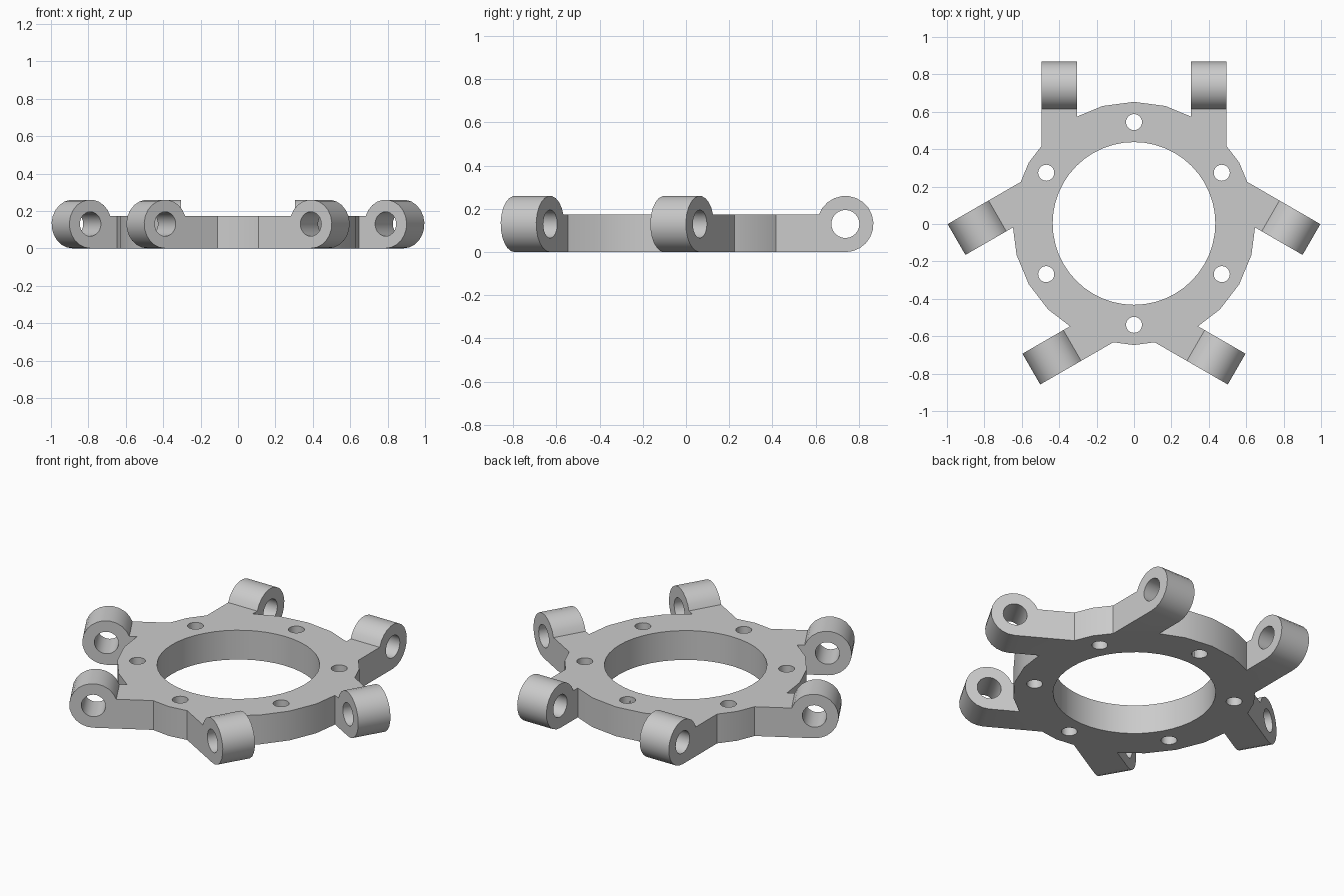
import bpy
import bmesh
from math import sin, cos, asin, pi, radians
from mathutils import Matrix, Vector

if "Cube" in bpy.data.objects:
    bpy.data.objects.remove(bpy.data.objects["Cube"])

PLATE_H = 0.173      # plate thickness
BOSS_R = 0.13        # rounded arm end
BOSS_Y = 0.735       # pivot distance along the arm
ARM_X, ARM_W = 0.4, 0.19
CENTRE = Vector((0, 0.003, 0))

grey = bpy.data.materials.new("plain grey")
grey.use_nodes = True
colour = (0.6, 0.6, 0.6, 1)
grey.diffuse_color = colour
grey.node_tree.nodes["Principled BSDF"].inputs["Base Color"].default_value = colour


def prism(name, outline, vector):
    """Extrude a closed 3D outline into a solid object."""
    bm = bmesh.new()
    face = bm.faces.new([bm.verts.new(p) for p in outline])
    made = bmesh.ops.extrude_face_region(bm, geom=[face])
    moved = [v for v in made["geom"] if isinstance(v, bmesh.types.BMVert)]
    bmesh.ops.translate(bm, vec=vector, verts=moved)
    bmesh.ops.recalc_face_normals(bm, faces=bm.faces)
    mesh = bpy.data.meshes.new(name)
    bm.to_mesh(mesh)
    bm.free()
    mesh.materials.append(grey)
    obj = bpy.data.objects.new(name, mesh)
    bpy.context.collection.objects.link(obj)
    return obj


def circle(radius, count, x=0, y=0, z=0):
    return [(x + radius * cos(2 * pi * i / count),
             y + radius * sin(2 * pi * i / count), z) for i in range(count)]


def combine(target, tools, operation):
    """Apply exact booleans to the target and remove the tool objects."""
    for tool in tools:
        tool.hide_render = True
        mod = target.modifiers.new("combine", 'BOOLEAN')
        mod.operation, mod.solver, mod.object = operation, 'EXACT', tool
    graph = bpy.context.evaluated_depsgraph_get()
    mesh = bpy.data.meshes.new_from_object(target.evaluated_get(graph))
    target.modifiers.clear()
    target.data = mesh
    for tool in tools:
        bpy.data.objects.remove(tool)


# Ring plate with its 24-sided rim
plate = prism("mounting_ring", circle(0.65, 24), (0, 0, PLATE_H))

# Arm side profile: flat bar running into a round end
end_angle = pi - asin((PLATE_H - BOSS_R) / BOSS_R)
profile = [(0.33, 0)]
for i in range(17):
    a = -pi / 2 + (end_angle + pi / 2) * i / 16
    profile.append((BOSS_Y + BOSS_R * cos(a), BOSS_R + BOSS_R * sin(a)))
profile.append((0.33, PLATE_H))

# Six arms in three parallel pairs, each with a pivot hole
arms, cutters = [], []
for turn in range(3):
    spin = Matrix.Rotation(radians(120) * turn, 4, 'Z')
    for side in (-1, 1):
        x0 = side * ARM_X - ARM_W / 2
        arm = prism("arm", [(x0, y, z) for y, z in profile], (ARM_W, 0, 0))
        pivot = prism("pivot_cutter", [(x0 - 0.03, BOSS_Y + y, BOSS_R + z)
                      for y, z, _ in circle(0.065, 24)], (ARM_W + 0.06, 0, 0))
        for part in (arm, pivot):
            part.data.transform(spin)
        arms.append(arm)
        cutters.append(pivot)

# Central bore and six bolt holes
cutters.append(prism("bore_cutter", circle(0.435, 48, z=-0.1), (0, 0, 0.5)))
for i in range(6):
    a = radians(30 + 60 * i)
    cutters.append(prism("bolt_cutter", circle(
        0.043, 20, 0.542 * cos(a), 0.542 * sin(a), -0.1), (0, 0, 0.5)))

combine(plate, arms, 'UNION')
combine(plate, cutters, 'DIFFERENCE')
plate.data.transform(Matrix.Translation(CENTRE))

bpy.ops.object.select_all(action='DESELECT')
plate.select_set(True)
bpy.context.view_layer.objects.active = plate
bpy.ops.object.shade_smooth_by_angle(angle=radians(28))
